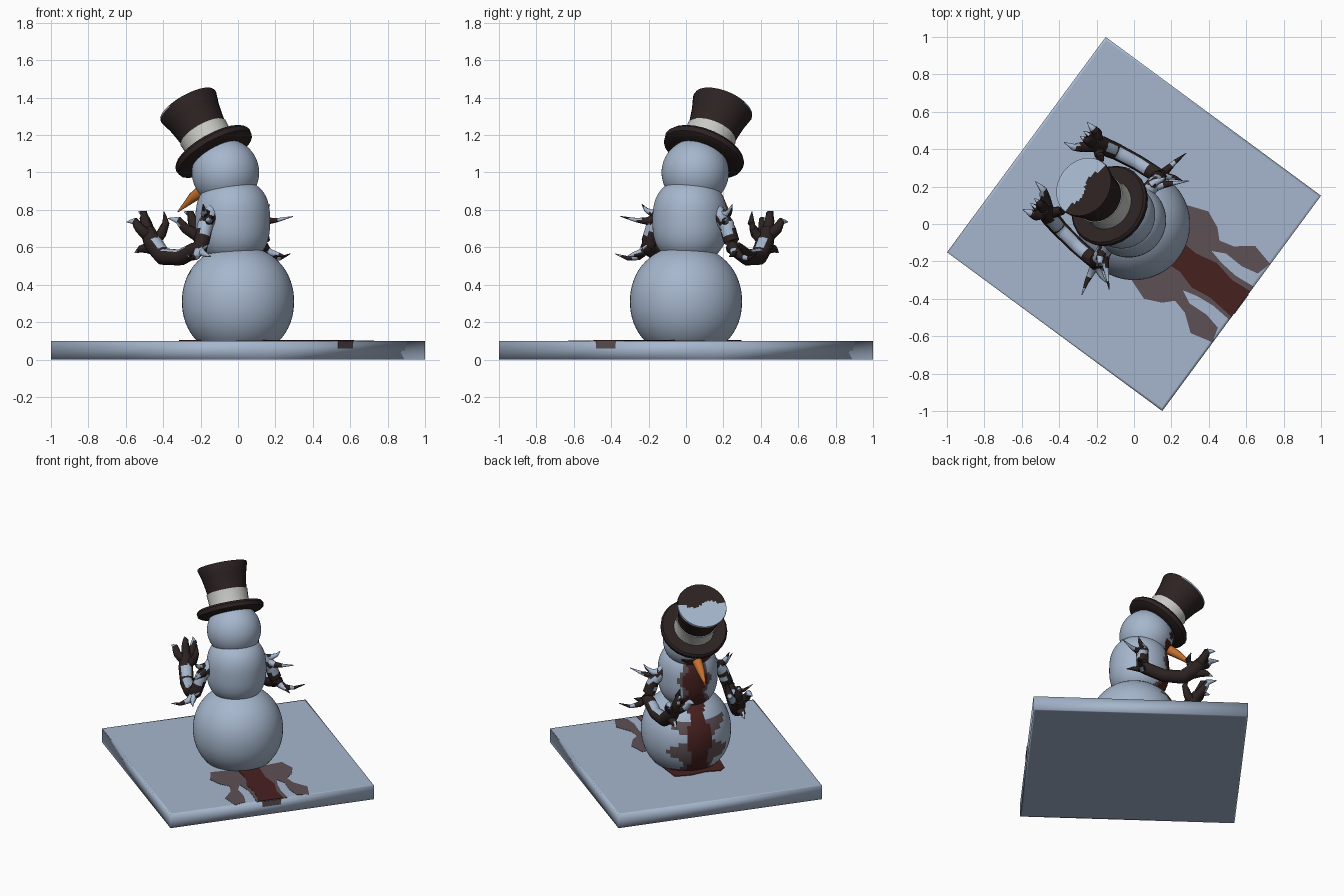
import bpy, bmesh
from math import sin, cos, pi, radians
from mathutils import Matrix, Vector

if "Cube" in bpy.data.objects:
    bpy.data.objects.remove(bpy.data.objects["Cube"], do_unlink=True)

# The figure is built facing -y, then turned on its plinth
TURN = Matrix.Rotation(radians(-126.4), 4, 'Z')


def material(name, rgb):
    m = bpy.data.materials.new(name)
    m.use_nodes = True
    m.diffuse_color = (*rgb, 1)
    m.node_tree.nodes["Principled BSDF"].inputs["Base Color"].default_value = (*rgb, 1)
    return m


SNOW = material("snow", (.38, .47, .61))
BLACK = material("dark brown", (.026, .016, .016))
RED = material("dark red", (.062, .015, .014))
STAIN = material("grey stain", (.11, .08, .09))
CREAM = material("hat band cream", (.58, .58, .55))
ORANGE = material("carrot orange", (.58, .17, .03))


def finish(name, bm, mats, rule=None, angle=40, matrix=Matrix()):
    """Turn a bmesh into a placed, coloured, smooth object."""
    bmesh.ops.recalc_face_normals(bm, faces=bm.faces)
    if rule:
        for f in bm.faces:
            f.material_index = rule(f.calc_center_median(), f.normal)
    mesh = bpy.data.meshes.new(name)
    bm.to_mesh(mesh)
    bm.free()
    for m in mats:
        mesh.materials.append(m)
    obj = bpy.data.objects.new(name, mesh)
    bpy.context.collection.objects.link(obj)
    obj.matrix_world = TURN @ matrix
    bpy.ops.object.select_all(action='DESELECT')
    obj.select_set(True)
    bpy.context.view_layer.objects.active = obj
    bpy.ops.object.shade_smooth_by_angle(angle=radians(angle))
    return obj


def loft(rings):
    """Skin a list of equal rings and cap both ends."""
    bm = bmesh.new()
    loops = [[bm.verts.new(p) for p in ring] for ring in rings]
    n = len(loops[0])
    for a, b in zip(loops, loops[1:]):
        for i in range(n):
            j = (i + 1) % n
            bm.faces.new((a[i], a[j], b[j], b[i]))
    bm.faces.new(loops[0])
    bm.faces.new(loops[-1])
    return bm


def circle(r, z, y=0, sides=24):
    return [Vector((r * cos(2 * pi * i / sides), y + r * sin(2 * pi * i / sides), z))
            for i in range(sides)]


def tube(path, radii, sides=8, steps=1):
    """Round limb along a path, optionally with finer rings."""
    path = [Vector(p) for p in path]
    pts, rs = [], []
    for k in range(len(path) - 1):
        for s in range(steps):
            t = s / steps
            pts.append(path[k].lerp(path[k + 1], t))
            rs.append(radii[k] * (1 - t) + radii[k + 1] * t)
    pts.append(path[-1])
    rs.append(radii[-1])
    rings = []
    for k, p in enumerate(pts):
        d = (pts[min(k + 1, len(pts) - 1)] - pts[max(k - 1, 0)]).normalized()
        a = d.cross(Vector((.3, .1, 1))).normalized()
        b = d.cross(a)
        rings.append([p + rs[k] * (cos(2 * pi * i / sides) * a + sin(2 * pi * i / sides) * b)
                      for i in range(sides)])
    return loft(rings)


def snowball(name, r, half, z, y, power, rule, bottom=-1):
    rings = []
    for i in range(33):
        t = max(-cos(pi * i / 32) * .999, bottom)
        rings.append(circle(r * (1 - abs(t) ** power) ** (1 / power), z + half * t, y, 64))
    finish(name, loft(rings), [SNOW, RED, STAIN, BLACK], rule, 60)


def plate(name, outline, z, mat, thick=.004):
    bm = bmesh.new()
    face = bm.faces.new([bm.verts.new((x, y, z)) for x, y in outline])
    out = bmesh.ops.extrude_face_region(bm, geom=[face])
    for v in out["geom"]:
        if isinstance(v, bmesh.types.BMVert):
            v.co.z += thick
    finish(name, bm, [mat])


# Square snow plinth with softly shaded sides
def square(h, z):
    return [Vector((sx * h, sy * h, z)) for sx, sy in ((-1, -1), (1, -1), (1, 1), (-1, 1))]


finish("plinth", loft([square(.70, 0), square(.715, 0), square(.715, .05),
                       square(.715, .1), square(.70, .1)]), [SNOW], angle=180)

# Stains on the plinth: rear trail with two branches, front puddle, spill over the edge
for side, tag in ((1, "left"), (-1, "right")):
    branch = [(.0, .2), (.25, .17), (.29, .28), (.25, .37), (.2, .42), (.22, .5), (.29, .59),
              (.26, .712), (.18, .69), (.16, .6), (.165, .49), (.13, .42), (.11, .5),
              (.1, .6), (.11, .712), (.0, .712)]
    plate("trail_fringe_" + tag, [(side * x, y) for x, y in branch], .099, STAIN, .003)
trail = [(-.08, .2), (.07, .2), (.06, .35), (.09, .45), (.075, .56), (.09, .713),
         (-.08, .713), (-.07, .6), (-.095, .48), (-.07, .36)]
plate("trail", trail, .1, RED)
plate("puddle", [(-.2, -.1), (.2, -.1), (.19, -.24), (.15, -.28), (.05, -.265),
                 (-.06, -.285), (-.17, -.27)], .1, RED)
plate("edge_spill", [(-.06, .714), (.07, .714), (.07, .718), (-.06, .718)], .06, STAIN, .04)


# Three snowballs stained down the front
def belly_paint(c, n):
    x = abs(c.x)
    if c.y > 0 or c.z > .57:
        return 0
    if x < .075 + .025 * sin(c.z * 22):
        return 1
    if c.z < .47 and x < .15 + .06 * sin(c.z * 30 + 2 * c.x):
        return 2
    return 0


def torso_paint(c, n):
    if c.y > -.05:
        return 0
    x = abs(c.x + .01)
    edge = .07 + .02 * sin(c.z * 35)
    return 1 if x < edge else 2 if x < edge + .025 else 0


def head_paint(c, n):
    if c.y > -.1:
        return 0
    if (abs(c.x) - .065) ** 2 + (c.z - .975) ** 2 < .028 ** 2:
        return 3
    return 1 if abs(c.x) < .085 + .02 * sin(c.z * 70) and c.z < .925 else 0


snowball("belly", .3, .3, .31, 0, 2.1, belly_paint, -.72)
snowball("torso", .2, .22, .74, -.035, 2.6, torso_paint)
snowball("head", .18, .18, 1.0, -.083, 2, head_paint)

# Carrot nose
finish("carrot_nose", tube([(0, -.2, .925), (.003, -.3, .865), (.005, -.395, .79)],
                           [.038, .026, .003]), [ORANGE], angle=60)

# Top hat, tipped forward
TIP = Matrix.Translation((0, -.16, 1.11)) @ Matrix.Rotation(radians(35), 4, 'X')
brim = [(.12, -.03), (.2, -.028), (.222, -.015), (.226, .012), (.215, .026), (.12, .016)]
finish("hat_brim", loft([circle(r, z) for r, z in brim]), [BLACK], matrix=TIP)
finish("hat_band", loft([circle(r, z) for r, z in ((.138, .01), (.134, .06), (.138, .125))]),
       [CREAM], matrix=TIP)
crown = [(.132, .12), (.139, .17), (.15, .23), (.168, .295), (.165, .305)]
crown += [(.165 * (1 - k / 8) + .001, .305) for k in range(1, 9)]


def crown_paint(c, n):
    return 1 if c.z > .3 and c.y < .01 + .02 * sin(c.x * 30) and c.length < .345 else 0


finish("hat_crown", loft([circle(r, z, 0, 32) for r, z in crown]), [BLACK, SNOW],
       crown_paint, matrix=TIP)


# Clawed arms, mirrored
def arm_paint(c, n):
    if c.y > -.12:
        return 0 if c.z < .66 and n.z < .5 or sin(c.z * 70 + c.y * 40) > .2 else 1
    return 1 if c.y > -.36 and n.z > .6 else 0


def tip_paint(c, n):
    return 1 if sin(c.x * 60 + c.z * 45) > .1 else 0


ARM = [(.15, -.05, .81), (.24, -.04, .72), (.285, -.04, .6), (.275, -.18, .545),
       (.255, -.31, .55), (.235, -.39, .62), (.22, -.44, .69)]
CLAWS = {
    "outer_claw": [(.235, -.42, .66), (.275, -.45, .7), (.28, -.48, .74), (.29, -.525, .735)],
    "middle_claw": [(.22, -.43, .67), (.215, -.46, .74), (.21, -.47, .78), (.205, -.51, .79)],
    "inner_claw": [(.21, -.42, .66), (.165, -.47, .7), (.14, -.5, .745), (.13, -.56, .755)],
    "thumb_claw": [(.225, -.4, .63), (.19, -.37, .67), (.175, -.35, .73), (.165, -.37, .79)],
    "lower_claw": [(.235, -.38, .59), (.24, -.43, .595), (.24, -.47, .59), (.24, -.51, .57)],
}
SPIKES = {
    "elbow_spike": [(.27, -.04, .61), (.34, -.03, .55), (.40, -.02, .54), (.47, 0, .565)],
    "elbow_barb": [(.28, -.06, .6), (.31, -.01, .57), (.33, .03, .56), (.34, .07, .55)],
    "shoulder_spike": [(.2, -.05, .76), (.26, .0, .74), (.3, .04, .745), (.36, .1, .765)],
    "shoulder_barb": [(.2, -.05, .77), (.25, -.04, .78), (.28, -.02, .8), (.3, -.01, .83)],
}
for side, tag in ((1, "left"), (-1, "right")):
    def mirror(path):
        return [(side * x, y, z) for x, y, z in path]
    finish(tag + "_arm", tube(mirror(ARM), [.04, .042, .042, .043, .046, .05, .04], 12, 4),
           [BLACK, SNOW], arm_paint, 60)
    for name, path in CLAWS.items():
        finish(tag + "_" + name, tube(mirror(path), [.034, .028, .02, .002], 8, 2),
               [BLACK, SNOW], lambda c, n: 1 if c.y < -.485 else 0, 60)
    for name, path in SPIKES.items():
        finish(tag + "_" + name, tube(mirror(path), [.034, .02, .012, .002], 8, 2),
               [BLACK, SNOW], tip_paint, 60)
